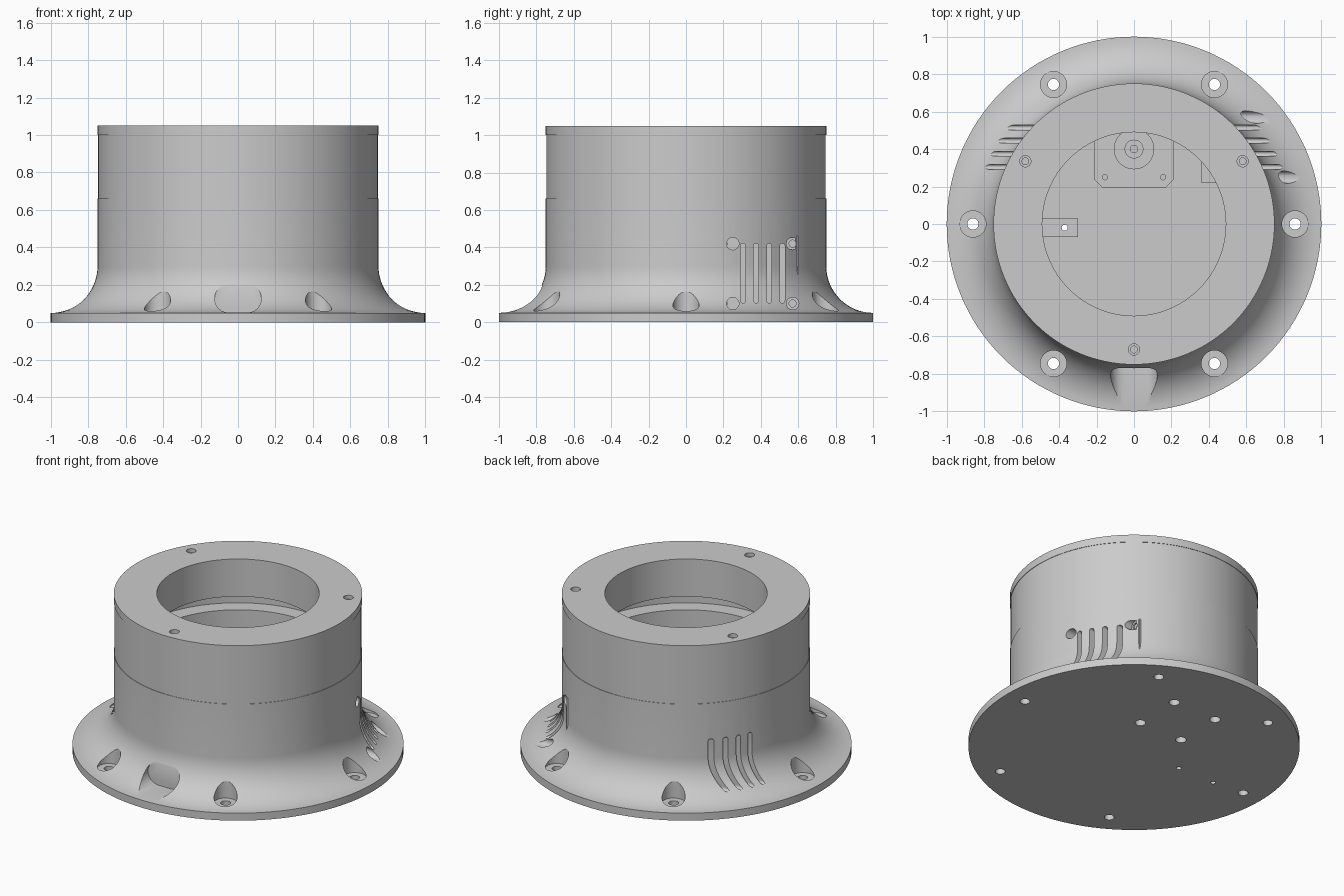
import bpy, bmesh, math
from mathutils import Matrix, Vector

if "Cube" in bpy.data.objects:
    bpy.data.objects.remove(bpy.data.objects["Cube"], do_unlink=True)

GREY = (0.6, 0.6, 0.6, 1.0)
grey = bpy.data.materials.new("plain grey")
grey.use_nodes = True
grey.diffuse_color = GREY
grey.node_tree.nodes["Principled BSDF"].inputs["Base Color"].default_value = GREY

FLOOR = 0.05
SEAM = 0.66
LIP = 1.0
TOP = 1.05
# turns a local z axis into the world x axis, keeping local y upright
ALONG_X = Matrix(((0, 0, 1), (1, 0, 0), (0, 1, 0))).to_4x4()
ALONG_Y = Matrix(((-1, 0, 0), (0, 0, 1), (0, 1, 0))).to_4x4()


def finish(name, bm, matrix=Matrix()):
    bmesh.ops.remove_doubles(bm, verts=bm.verts, dist=1e-5)
    bmesh.ops.transform(bm, matrix=matrix, verts=bm.verts)
    bmesh.ops.recalc_face_normals(bm, faces=bm.faces)
    mesh = bpy.data.meshes.new(name)
    bm.to_mesh(mesh)
    bm.free()
    mesh.materials.append(grey)
    obj = bpy.data.objects.new(name, mesh)
    bpy.context.collection.objects.link(obj)
    return obj


def revolve(name, profile, steps=96, matrix=Matrix()):
    """Spin an (r, z) profile; it is closed when it stays off the axis."""
    bm = bmesh.new()
    verts = [bm.verts.new((r, 0, z)) for r, z in profile]
    edges = [bm.edges.new(pair) for pair in zip(verts, verts[1:])]
    if profile[0][0] > 0:
        edges.append(bm.edges.new((verts[-1], verts[0])))
    bmesh.ops.spin(bm, geom=verts + edges, cent=(0, 0, 0), axis=(0, 0, 1),
                   angle=math.tau, steps=steps, use_merge=False)
    return finish(name, bm, matrix)


def prism(name, outline, low, high, matrix=Matrix()):
    bm = bmesh.new()
    face = bm.faces.new([bm.verts.new((x, y, low)) for x, y in outline])
    new = bmesh.ops.extrude_face_region(bm, geom=[face])["geom"]
    bmesh.ops.translate(bm, vec=(0, 0, high - low),
                        verts=[g for g in new if isinstance(g, bmesh.types.BMVert)])
    return finish(name, bm, matrix)


def rectangle(x0, x1, y0, y1):
    return [(x0, y0), (x1, y0), (x1, y1), (x0, y1)]


def stadium(cx, cy, width, height, n=12):
    r = min(width, height) / 2
    dx, dy = width / 2 - r, height / 2 - r
    points = []
    for start, sx, sy in ((0, 1, 1), (math.pi, -1, -1)):
        for i in range(n + 1):
            a = start + math.pi * i / n - (math.pi / 2 if dx > 0 else 0)
            points.append((cx + sx * dx + r * math.cos(a), cy + sy * dy + r * math.sin(a)))
    return points


def screw_cutter(location, hole, head, depth, rise, turn=Matrix()):
    profile = [(0, -depth), (hole, -depth), (hole, 0), (head, 0), (head, rise), (0, rise)]
    return revolve("cutter", profile, 32, Matrix.Translation(location) @ turn)


def drill(location, radius, low, high):
    x, y = location
    return revolve("cutter", [(0, low), (radius, low), (radius, high), (0, high)],
                   24, Matrix.Translation((x, y, 0)))


def cut(target, cutter, keep=False):
    mod = target.modifiers.new("cut", 'BOOLEAN')
    mod.operation = 'DIFFERENCE'
    mod.solver = 'EXACT'
    mod.object = cutter
    bpy.context.view_layer.objects.active = target
    bpy.ops.object.modifier_apply(modifier=mod.name)
    if not keep:
        bpy.data.objects.remove(cutter, do_unlink=True)


# flared housing with a flat floor
flare = []
for i in range(17):
    a = math.pi / 2 * i / 16
    flare.append((1 - 0.25 * math.sin(a), 0.3 - 0.25 * math.cos(a)))
housing = revolve("flared_base", [(0, 0), (1, 0)] + flare + [
    (0.75, SEAM), (0.6, SEAM), (0.6, FLOOR), (0, FLOOR)], 128)

# upper ring with a stepped bore, and the top cover
ring = revolve("upper_ring", [(0.747, SEAM), (0.747, LIP), (0.49, LIP),
                              (0.49, 0.8), (0.7, 0.8), (0.7, SEAM)], 128)
cover = revolve("top_cover", [(0.75, LIP), (0.75, TOP), (0.49, TOP), (0.49, LIP)], 128)

# mounting holes around the flange
for i in range(6):
    a = math.tau * i / 6
    cut(housing, screw_cutter((0.86 * math.cos(a), 0.86 * math.sin(a), 0.052),
                              0.03, 0.07, 0.2, 0.3))

# cover screw holes
for i in range(3):
    a = math.pi / 6 + math.tau * i / 3
    cut(cover, screw_cutter((0.67 * math.cos(a), 0.67 * math.sin(a), 1.025),
                            0.018, 0.03, 0.1, 0.1))

# cable pocket at the front
cut(housing, prism("cutter", stadium(0, 0.127, 0.25, 0.15), -1.1, -0.77, ALONG_Y))

# vent slots on both sides
for low, high in ((0.3, 1.1), (-1.1, -0.3)):
    for i in range(4):
        cut(housing, prism("cutter", stadium(0.305 + 0.07 * i, 0.262, 0.026, 0.32),
                           low, high, ALONG_X))

# fan screw holes on the left side
for y in (0.25, 0.57):
    for z in (0.1, 0.42):
        cut(housing, screw_cutter((0.47, y, z), 0.019, 0.033, 0.08, 0.6, ALONG_X))

# screw holes in the underside
for x in (-0.16, 0.16):
    for y in (0.25, 0.57):
        cut(housing, drill((x, y), 0.033, -0.1, 0.04))
cut(housing, drill((-0.64, -0.02), 0.016, -0.1, 0.1))
cut(housing, drill((-0.37, -0.02), 0.016, -0.1, 0.3))

# fan box behind the vents
fan = prism("fan_box", rectangle(0.36, 0.46, 0.22, 0.6), FLOOR, 0.46)

# motor with chamfered corners, boss and shaft
h, c = 0.21, 0.17
corners = [(h, c), (c, h), (-c, h), (-h, c), (-h, -c), (-c, -h), (c, -h), (h, -c)]
motor = prism("motor_body", [(x, y + 0.405) for x, y in corners], FLOOR, 0.38)
for x in (-0.155, 0.155):
    cut(motor, drill((x, 0.25), 0.014, 0.33, 0.5))
boss = revolve("motor_shaft", [(0, 0.38), (0.108, 0.38), (0.108, 0.41), (0.05, 0.41),
                               (0.05, 0.44), (0.022, 0.44), (0.022, 0.5), (0, 0.5)],
               48, Matrix.Translation((0, 0.4, 0)))

# small switch block on the right side of the floor
block = prism("switch_block", rectangle(-0.62, -0.3, -0.07, 0.03), FLOOR, 0.12)
cut(block, drill((-0.37, -0.02), 0.016, -0.1, 0.3))

# smooth the round surfaces and keep the edges crisp
for obj in (housing, ring, cover, fan, motor, boss, block):
    bpy.ops.object.select_all(action='DESELECT')
    obj.select_set(True)
    bpy.context.view_layer.objects.active = obj
    bpy.ops.object.shade_smooth_by_angle(angle=math.radians(30))
